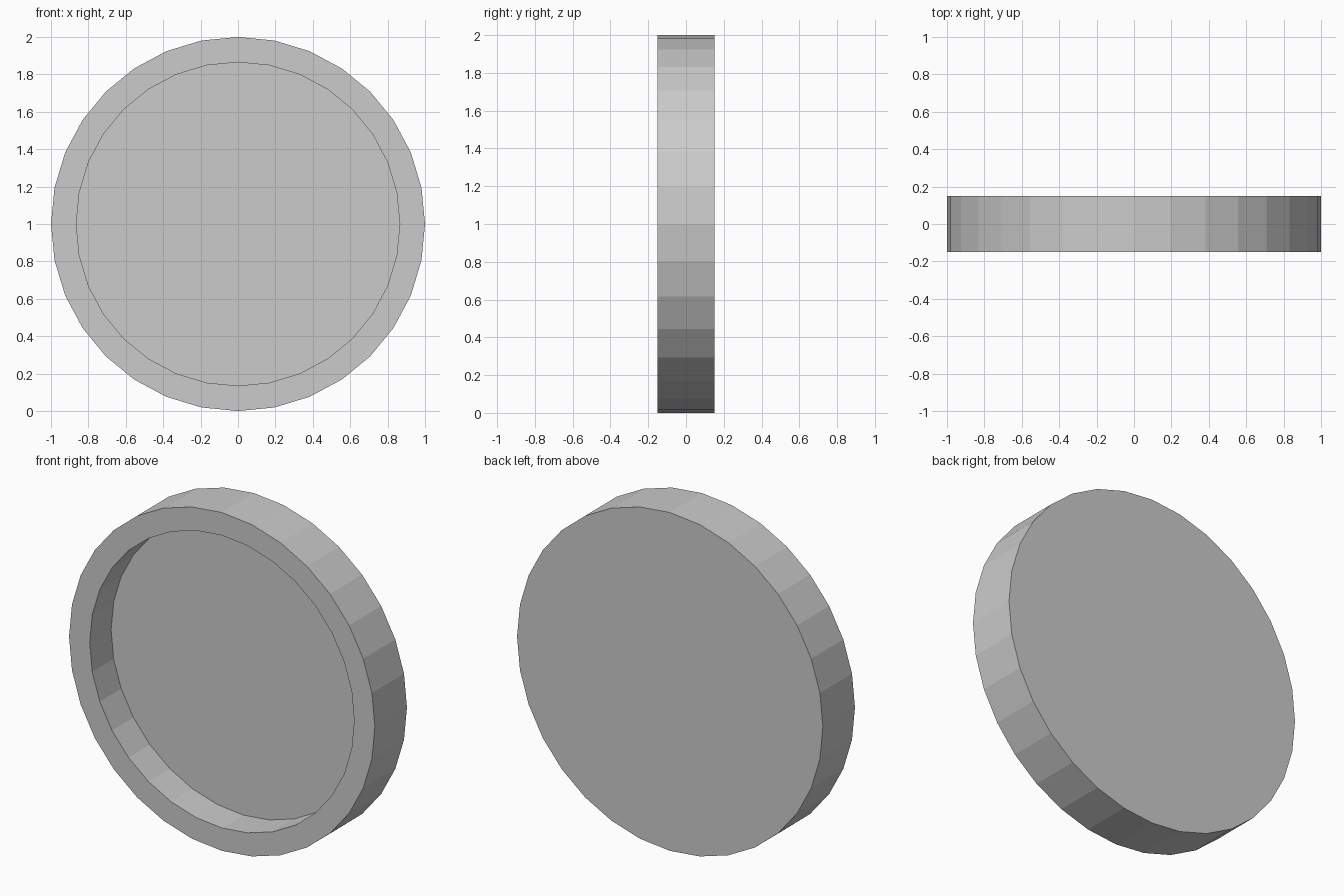
import bpy, bmesh, math

if "Cube" in bpy.data.objects:
    bpy.data.objects.remove(bpy.data.objects["Cube"])

SIDES = 32
# Profile as (radius, y): back edge, front outer edge, front inner lip, recess floor
PROFILE = [(1.0, 0.15), (1.0, -0.15), (0.865, -0.15), (0.865, 0.05)]

bm = bmesh.new()


def ring(radius, y):
    angles = [2 * math.pi * i / SIDES for i in range(SIDES)]
    return [bm.verts.new((radius * math.sin(a), y, 1 + radius * math.cos(a))) for a in angles]


# Outer wall, front rim and recess wall
rings = [ring(r, y) for r, y in PROFILE]
for a, b in zip(rings, rings[1:]):
    for i in range(SIDES):
        j = (i + 1) % SIDES
        bm.faces.new((a[i], a[j], b[j], b[i]))

# Flat back and recess floor
bm.faces.new(rings[0])
bm.faces.new(rings[-1])
bmesh.ops.recalc_face_normals(bm, faces=bm.faces)

mesh = bpy.data.meshes.new("round_dish")
bm.to_mesh(mesh)
bm.free()
dish = bpy.data.objects.new("round_dish", mesh)
bpy.context.collection.objects.link(dish)
